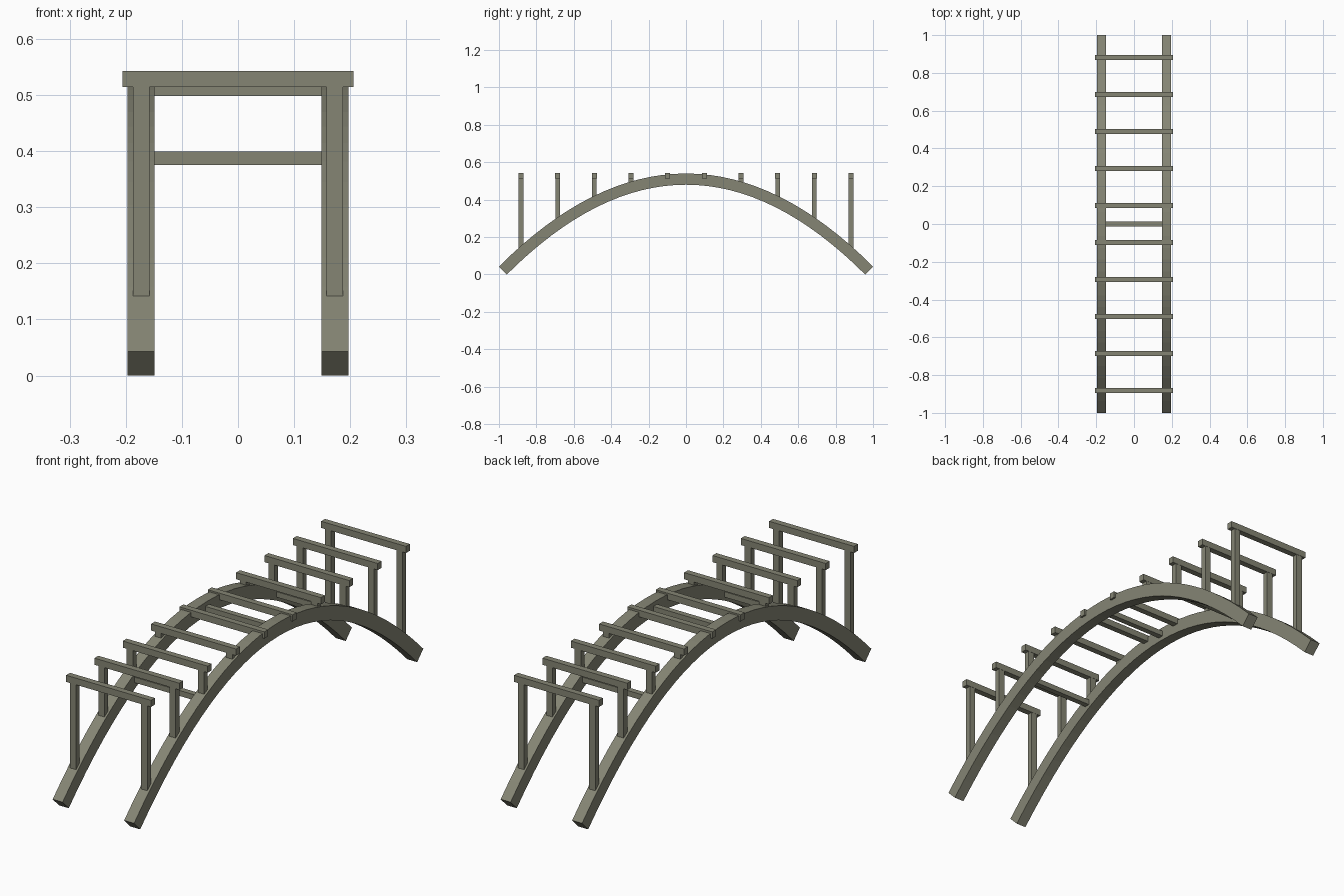
import bpy, bmesh, math

if "Cube" in bpy.data.objects:
    bpy.data.objects.remove(bpy.data.objects["Cube"])

wood = bpy.data.materials.new("weathered wood")
wood.diffuse_color = (0.235, 0.235, 0.175, 1)
wood.use_nodes = True
wood.node_tree.nodes["Principled BSDF"].inputs["Base Color"].default_value = wood.diffuse_color

APEX, DROP, END = 0.51, 0.51, 0.979   # parabola of the rail centre line
HALF = 0.03                           # half the rail depth
RAIL_IN, RAIL_OUT = 0.149, 0.197


def centre_z(y):
    return APEX - DROP * y * y


def finish(name, bm):
    bmesh.ops.recalc_face_normals(bm, faces=bm.faces)
    mesh = bpy.data.meshes.new(name)
    bm.to_mesh(mesh)
    bm.free()
    mesh.materials.append(wood)
    obj = bpy.data.objects.new(name, mesh)
    bpy.context.collection.objects.link(obj)
    return obj


def box(name, x0, x1, y0, y1, z0, z1):
    bm = bmesh.new()
    bmesh.ops.create_cube(bm, size=1)
    for v in bm.verts:
        v.co.x = x1 if v.co.x > 0 else x0
        v.co.y = y1 if v.co.y > 0 else y0
        v.co.z = z1 if v.co.z > 0 else z0
    return finish(name, bm)


def arched_rail(name, x0, x1, steps=32):
    # square section swept along the parabola, square to its slope
    bm = bmesh.new()
    rings = []
    for i in range(steps + 1):
        y = -END + 2 * END * i / steps
        slope = -2 * DROP * y
        length = math.hypot(1, slope)
        ny, nz = -slope / length * HALF, HALF / length
        z = centre_z(y)
        rings.append([bm.verts.new((x, y + s * ny, z + s * nz))
                      for x, s in ((x0, -1), (x1, -1), (x1, 1), (x0, 1))])
    for a, b in zip(rings, rings[1:]):
        for k in range(4):
            m = (k + 1) % 4
            bm.faces.new((a[k], a[m], b[m], b[k]))
    bm.faces.new(rings[0])
    bm.faces.new(rings[-1])
    return finish(name, bm)


# Two arched side rails
arched_rail("left_rail", -RAIL_OUT, -RAIL_IN)
arched_rail("right_rail", RAIL_IN, RAIL_OUT)

# Level rungs, raised on posts where the rails fall away
for n in (-9, -7, -5, -3, -1, 1, 3, 5, 7, 9):
    y = 0.098 * n
    box("rung", -0.2055, 0.2055, y - 0.0135, y + 0.0135, 0.514, 0.543)
    if abs(n) > 1:
        for side in (-1, 1):
            x = side * 0.1725
            box("post", x - 0.015, x + 0.015, y - 0.0125, y + 0.0125,
                centre_z(y), 0.514)

# Cross braces between the rails
for y in (-0.49, 0, 0.49):
    z = centre_z(y)
    box("cross_brace", -RAIL_IN - 0.01, RAIL_IN + 0.01,
        y - 0.0125, y + 0.0125, z - 0.012, z + 0.012)
